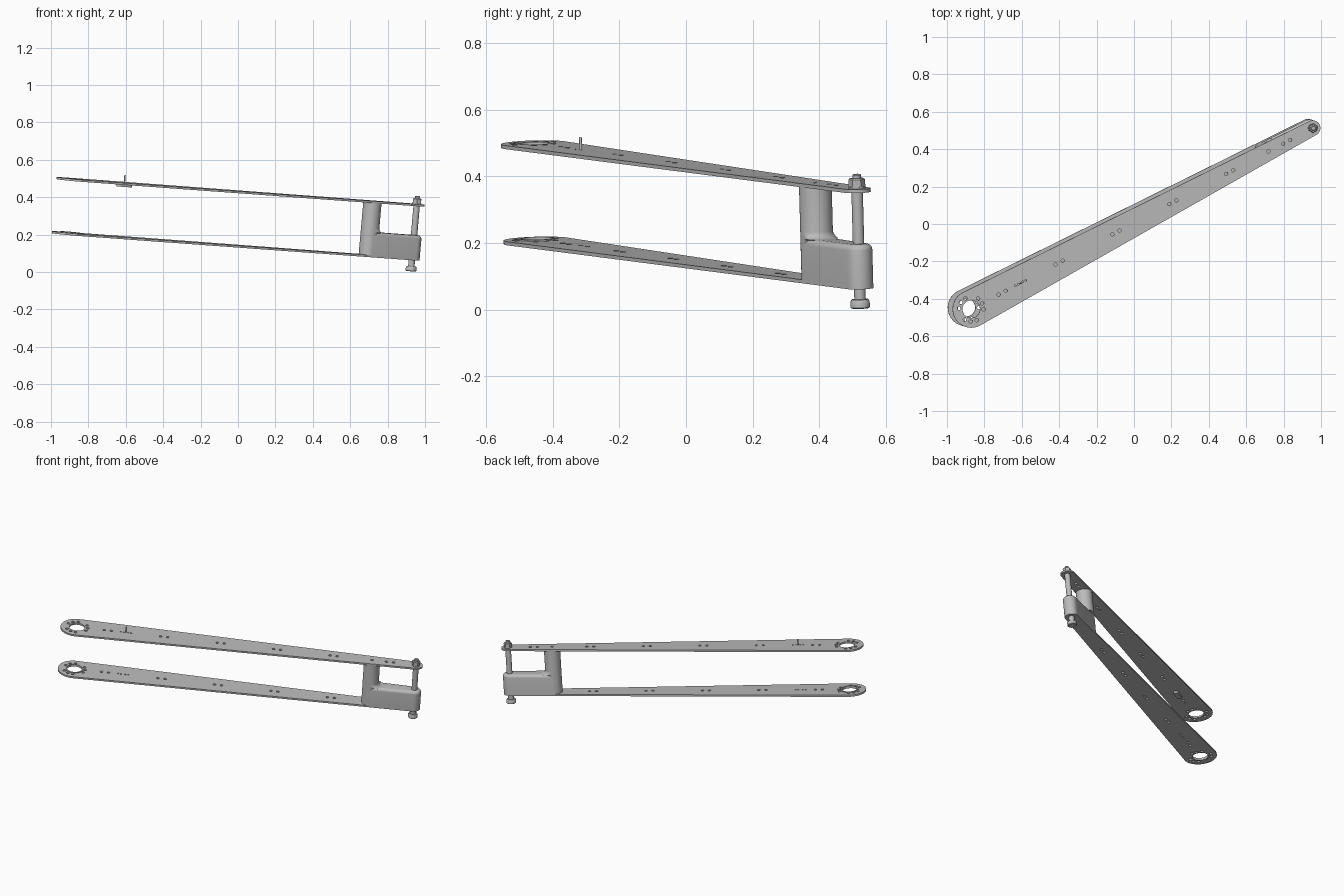
import bpy, bmesh
from math import pi, sin, cos, acos, radians
from mathutils import Matrix, Vector

cube = bpy.data.objects.get("Cube")
if cube:
    bpy.data.objects.remove(cube)

grey = bpy.data.materials.new("satin_grey")
grey.use_nodes = True
COLOUR = (0.5, 0.5, 0.5, 1)
grey.diffuse_color = COLOUR
grey.node_tree.nodes["Principled BSDF"].inputs["Base Color"].default_value = COLOUR

# Tilted working frame: x along the arms, z square to them, origin at the wide end
START, END = Vector((-0.87, -0.455, 0.499)), Vector((0.956, 0.513, 0.364))
LENGTH = (END - START).length
along = (END - START).normalized()
normal = Vector((0.088, -0.027, 1))
across = normal.cross(along).normalized()
normal = along.cross(across)
FRAME = Matrix((along, across, normal)).transposed().to_4x4()
FRAME.translation = START

THICK = 0.011
WIDE, NARROW = 0.1, 0.041
LOWER = -0.29          # top face of the lower arm
BLOCK_TOP = -0.167
PILLAR_AT, PILLAR_R = 1.803, 0.049


def finish(name, bm, angle=35):
    bmesh.ops.remove_doubles(bm, verts=bm.verts, dist=0.00005)
    bmesh.ops.recalc_face_normals(bm, faces=bm.faces)
    mesh = bpy.data.meshes.new(name)
    bm.to_mesh(mesh)
    bm.free()
    mesh.materials.clear()
    mesh.materials.append(grey)
    obj = bpy.data.objects.new(name, mesh)
    bpy.context.collection.objects.link(obj)
    obj.matrix_world = FRAME
    bpy.ops.object.select_all(action='DESELECT')
    obj.select_set(True)
    bpy.context.view_layer.objects.active = obj
    bpy.ops.object.shade_smooth_by_angle(angle=radians(angle))
    return obj


def circle(x, y, r, n=24):
    return [(x + r * cos(2 * pi * i / n), y + r * sin(2 * pi * i / n)) for i in range(n)]


def tapered(x0, r0, x1, r1, n=24):
    """Outline of two round ends joined by tangent lines."""
    a = acos((r0 - r1) / (x1 - x0))
    small = [-a + 2 * a * i / n for i in range(n + 1)]
    big = [a + 2 * (pi - a) * i / n for i in range(n + 1)]
    return ([(x1 + r1 * cos(t), r1 * sin(t)) for t in small]
            + [(x0 + r0 * cos(t), r0 * sin(t)) for t in big])


def loft(name, rings):
    """Skin a stack of (outline, height) rings and cap both ends."""
    bm = bmesh.new()
    layers = [[bm.verts.new((x, y, z)) for x, y in pts] for pts, z in rings]
    for low, high in zip(layers, layers[1:]):
        for i in range(len(low)):
            j = (i + 1) % len(low)
            bm.faces.new((low[i], low[j], high[j], high[i]))
    bm.faces.new(layers[0])
    bm.faces.new(layers[-1])
    return finish(name, bm)


def turned(name, x, profile, n=32):
    return loft(name, [(circle(x, 0, r, n), z) for r, z in profile])


def plate(name, top, outline, holes):
    """Flat sheet with round holes, filled from a curve."""
    curve = bpy.data.curves.new(name + "_curve", 'CURVE')
    curve.dimensions = '2D'
    curve.fill_mode = 'BOTH'
    curve.extrude = THICK / 2
    for pts in [outline] + holes:
        spline = curve.splines.new('POLY')
        spline.points.add(len(pts) - 1)
        for p, (x, y) in zip(spline.points, pts):
            p.co = (x, y, 0, 1)
        spline.use_cyclic_u = True
    temp = bpy.data.objects.new(name + "_helper", curve)
    bpy.context.collection.objects.link(temp)
    bpy.context.view_layer.update()
    mesh = bpy.data.meshes.new_from_object(temp.evaluated_get(bpy.context.evaluated_depsgraph_get()))
    bm = bmesh.new()
    bm.from_mesh(mesh)
    bmesh.ops.translate(bm, verts=bm.verts, vec=(0, 0, top - THICK / 2))
    bpy.data.objects.remove(temp)
    bpy.data.curves.remove(curve)
    bpy.data.meshes.remove(mesh)
    return finish(name, bm)


def arm_holes(pairs):
    holes = [circle(0, 0, 0.047, 48)]
    # three groups of three around the large hole
    for group in range(3):
        for step in (-1, 0, 1):
            t = radians(120 * group + 29 * step)
            holes.append(circle(0.066 * cos(t), 0.066 * sin(t), 0.0095, 16))
    # evenly spaced pairs along the arm, and a row of small holes
    for k in range(pairs):
        holes += [circle(0.166 + 0.345 * k + d, 0, 0.009, 16) for d in (0, 0.043)]
    holes += [circle(x, 0, 0.005, 12) for x in (0.267, 0.285, 0.312, 0.33)]
    return holes


# Arms
arm = tapered(0, WIDE, LENGTH, NARROW)
plate("upper_arm", 0, arm, arm_holes(6) + [circle(PILLAR_AT, 0, 0.009, 16)])
plate("lower_arm", LOWER, arm, arm_holes(5))
plate("lower_hub_ring", LOWER + 0.004, circle(0, 0, 0.055, 48), [circle(0, 0, 0.047, 48)])

# End block with a rounded top edge
EDGE = 0.018
rings = [(0, LOWER)]
rings += [(EDGE * (1 - cos(t)), BLOCK_TOP - EDGE + EDGE * sin(t))
          for t in (i * pi / 12 for i in range(7))]
loft("end_block", [(tapered(PILLAR_AT, PILLAR_R - s, LENGTH, NARROW - s), z) for s, z in rings])

# Pillar, with a fillet at its foot trimmed to the block's width
FILLET = 0.022


def pillar_ring(r, n=64):
    pts = []
    for i in range(n):
        t = 2 * pi * i / n
        limit = PILLAR_R if cos(t) <= 0 else PILLAR_R / max(abs(sin(t)), 0.01)
        reach = min(r, limit)
        pts.append((PILLAR_AT + reach * cos(t), reach * sin(t)))
    return pts


profile = [(PILLAR_R, LOWER), (PILLAR_R, BLOCK_TOP - 0.004)]
profile += [(PILLAR_R + FILLET * (1 - sin(t)), BLOCK_TOP + FILLET * (1 - cos(t)))
            for t in (i * pi / 12 for i in range(7))]
profile.append((PILLAR_R, -THICK))
loft("pillar", [(pillar_ring(r), z) for r, z in profile])

# Long bolt through the narrow end
turned("bolt_shaft", LENGTH, [(0.0172, -0.345), (0.0172, 0.01), (0.013, 0.012),
                              (0.013, 0.04), (0.010, 0.043)])
turned("bolt_head", LENGTH, [(0.026, -0.361), (0.029, -0.358), (0.029, -0.341), (0.025, -0.334)])
turned("bolt_washer", LENGTH, [(0.025, 0), (0.025, 0.005)])
turned("bolt_nut", LENGTH, [(0.025, 0.005), (0.025, 0.027), (0.021, 0.031)], 6)

# Small clip under the upper arm, with its pin standing above
CLIP_AT = 0.298
loft("clip_pad", [(tapered(CLIP_AT - 0.03, 0.015, CLIP_AT + 0.03, 0.015), z)
                  for z in (-0.024, -THICK)])
turned("clip_pin", CLIP_AT, [(0.004, -0.02), (0.004, 0.036), (0.002, 0.039)], 12)
